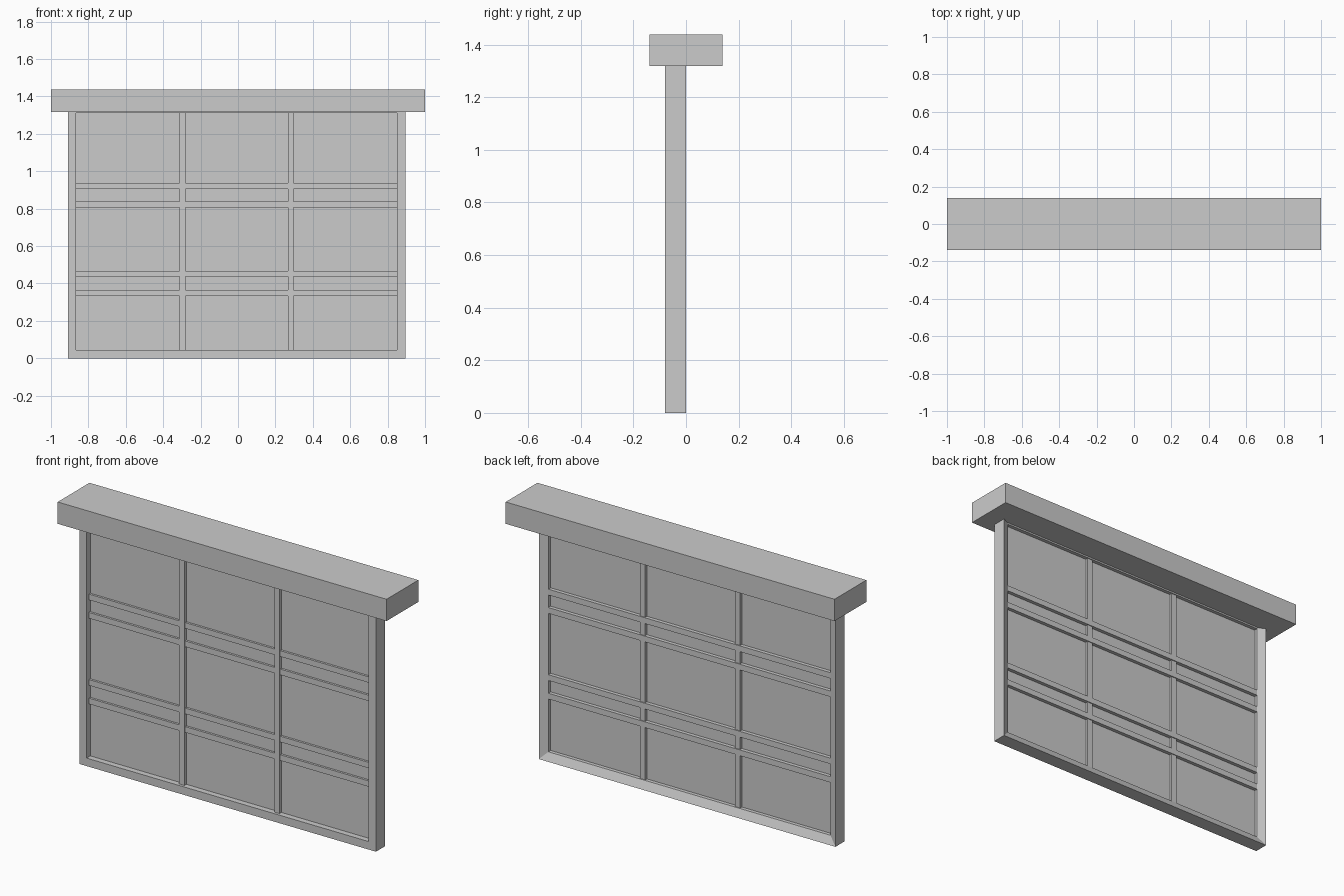
import bpy, bmesh

if "Cube" in bpy.data.objects:
    bpy.data.objects.remove(bpy.data.objects["Cube"])

CX = -0.007            # the window sits slightly off the header's centre
HALF_W, TOP, RAIL = 0.902, 1.355, 0.044


def box(name, x0, x1, y0, y1, z0, z1):
    bm = bmesh.new()
    bmesh.ops.create_cube(bm, size=1)
    for v in bm.verts:
        v.co.x = x0 + (v.co.x + 0.5) * (x1 - x0)
        v.co.y = y0 + (v.co.y + 0.5) * (y1 - y0)
        v.co.z = z0 + (v.co.z + 0.5) * (z1 - z0)
    return add(name, bm)


def add(name, bm):
    bmesh.ops.recalc_face_normals(bm, faces=bm.faces)
    me = bpy.data.meshes.new(name)
    bm.to_mesh(me)
    bm.free()
    ob = bpy.data.objects.new(name, me)
    bpy.context.collection.objects.link(ob)
    return ob


# Mitred outer frame: flat in front, sloping inward at the back
profile = [(0, -0.08), (RAIL, -0.08), (RAIL, -0.02), (0, 0)]  # inset, y
bm = bmesh.new()
rings = []
for d, y in profile:
    x0, x1, z0, z1 = CX - HALF_W + d, CX + HALF_W - d, d, TOP - d
    rings.append([bm.verts.new((x, y, z)) for x, z in
                  ((x0, z0), (x1, z0), (x1, z1), (x0, z1))])
for i in range(4):
    a, b = rings[i], rings[(i + 1) % 4]
    for j in range(4):
        k = (j + 1) % 4
        bm.faces.new((a[j], a[k], b[k], b[j]))
add("window_frame", bm)

# Glass pane
inner = HALF_W - RAIL
box("glass_pane", CX - inner, CX + inner, -0.048, -0.04, RAIL, TOP - RAIL)

# Upright glazing bars
for s in (-1, 1):
    c = CX + s * 0.289
    box("upright_bar", c - 0.016, c + 0.016, -0.065, -0.025, RAIL, TOP - RAIL)

# Cross glazing bars, in two pairs
for z in (0.35, 0.452, 0.821, 0.922):
    box("cross_bar", CX - inner, CX + inner, -0.06, -0.02, z - 0.016, z + 0.016)

# Header beam
box("header_beam", -1, 1, -0.138, 0.138, 1.318, 1.438)
